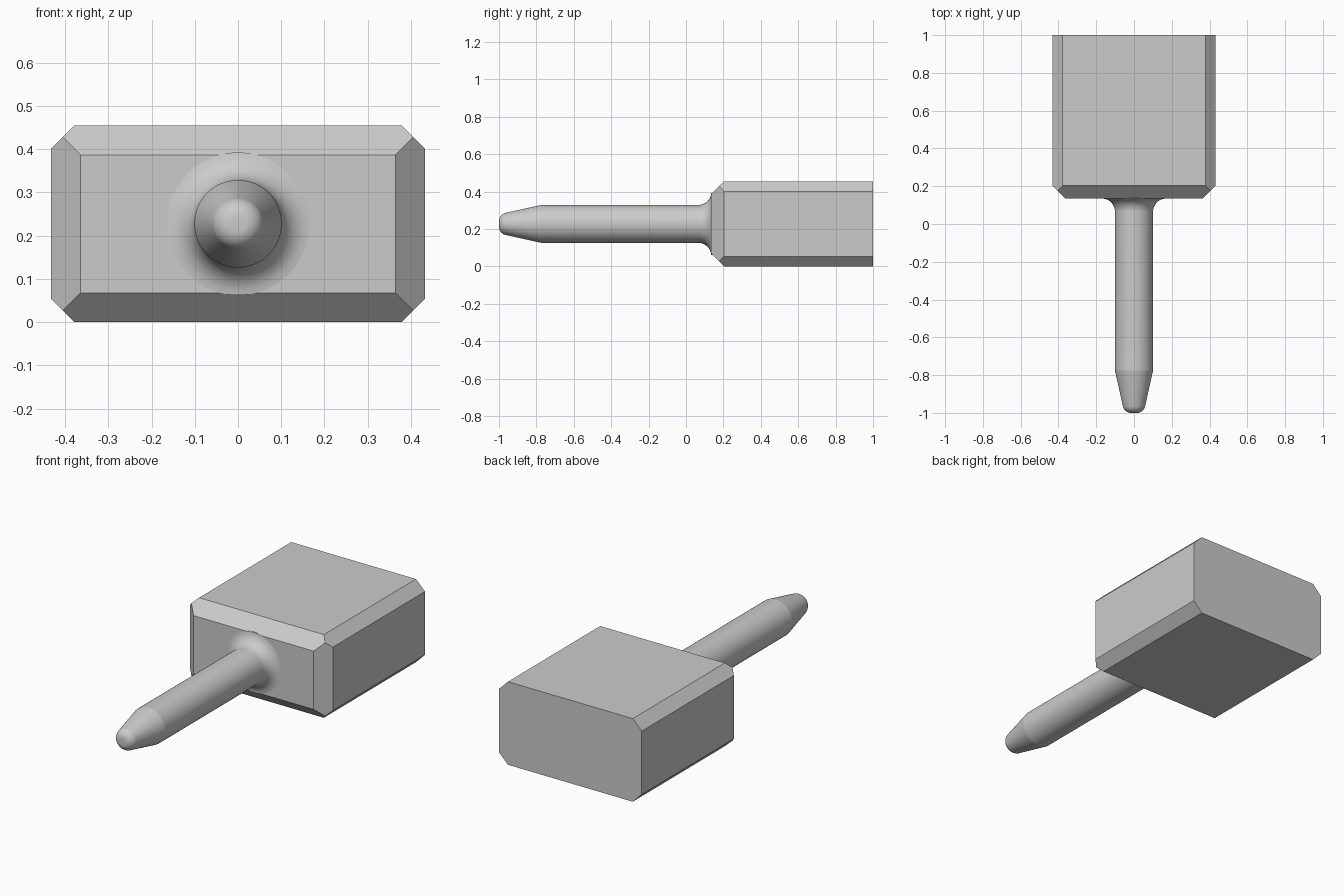
import bpy
import bmesh
from math import sin, cos, pi, radians
from mathutils import Vector, Matrix

cube = bpy.data.objects.get("Cube")
if cube:
    bpy.data.objects.remove(cube, do_unlink=True)

grey = bpy.data.materials.new("plain_grey")
grey.use_nodes = True
colour = (0.6, 0.6, 0.6, 1)
grey.diffuse_color = colour
grey.node_tree.nodes["Principled BSDF"].inputs["Base Color"].default_value = colour

HALF_W, HEIGHT = 0.432, 0.455
FRONT, BACK = 0.135, 1.0
MID = HEIGHT / 2


def make_object(name, bm):
    bmesh.ops.recalc_face_normals(bm, faces=bm.faces)
    mesh = bpy.data.meshes.new(name)
    bm.to_mesh(mesh)
    bm.free()
    mesh.materials.append(grey)
    obj = bpy.data.objects.new(name, mesh)
    bpy.context.collection.objects.link(obj)
    return obj


def chamfer(bm, point, normal):
    """Slice off everything beyond a plane and cap the cut."""
    geom = bm.verts[:] + bm.edges[:] + bm.faces[:]
    cut = bmesh.ops.bisect_plane(bm, geom=geom, plane_co=point,
                                 plane_no=normal, clear_outer=True)
    edges = [e for e in cut["geom_cut"] if isinstance(e, bmesh.types.BMEdge)]
    bmesh.ops.contextual_create(bm, geom=edges)


# Block: a box with chamfered long edges and a chamfered front rim
bm = bmesh.new()
centre = Vector((0, (FRONT + BACK) / 2, MID))
bmesh.ops.create_cube(bm, size=1, matrix=Matrix.Translation(centre)
                      @ Matrix.Diagonal((2 * HALF_W, BACK - FRONT, HEIGHT, 1)))
LONG, RIM = 0.054, 0.068
for sx in (-1, 1):
    for sz in (-1, 1):
        chamfer(bm, (sx * (HALF_W - LONG), 0, MID * (1 + sz)), (sx, 0, sz))
for s in (-1, 1):
    chamfer(bm, (s * (HALF_W - RIM), FRONT, MID), (s, -1, 0))
    chamfer(bm, (0, FRONT, MID + s * (MID - RIM)), (0, -1, s))
make_object("block", bm)

# Pin: rounded tip, tapered nose, straight shaft and flared root
R, TIP, FLARE = 0.101, 0.045, 0.07
profile = [(0, -1)]
for i in range(13):
    a = radians(90 - 77.5 * i / 12)
    profile.append((0.015 + TIP * cos(a), -1 + TIP - TIP * sin(a)))
profile.append((R, -0.775))
for i in range(13):
    a = pi / 2 * i / 12
    profile.append((R + FLARE * (1 - cos(a)), FRONT - FLARE + FLARE * sin(a)))
# Stop the flare at the block's front edge and bury its rim
profile = [p for p in profile if p[0] < 0.166] + [(0.165, FRONT), (0.165, 0.16)]

bm = bmesh.new()
verts = [bm.verts.new((r, y, MID)) for r, y in profile]
edges = [bm.edges.new(pair) for pair in zip(verts, verts[1:])]
bmesh.ops.spin(bm, geom=verts + edges, cent=(0, 0, MID), axis=(0, 1, 0),
               angle=2 * pi, steps=64)
bmesh.ops.remove_doubles(bm, verts=bm.verts, dist=0.00005)
pin = make_object("pin", bm)
bpy.ops.object.select_all(action="DESELECT")
pin.select_set(True)
bpy.context.view_layer.objects.active = pin
bpy.ops.object.shade_smooth_by_angle(angle=radians(10))
